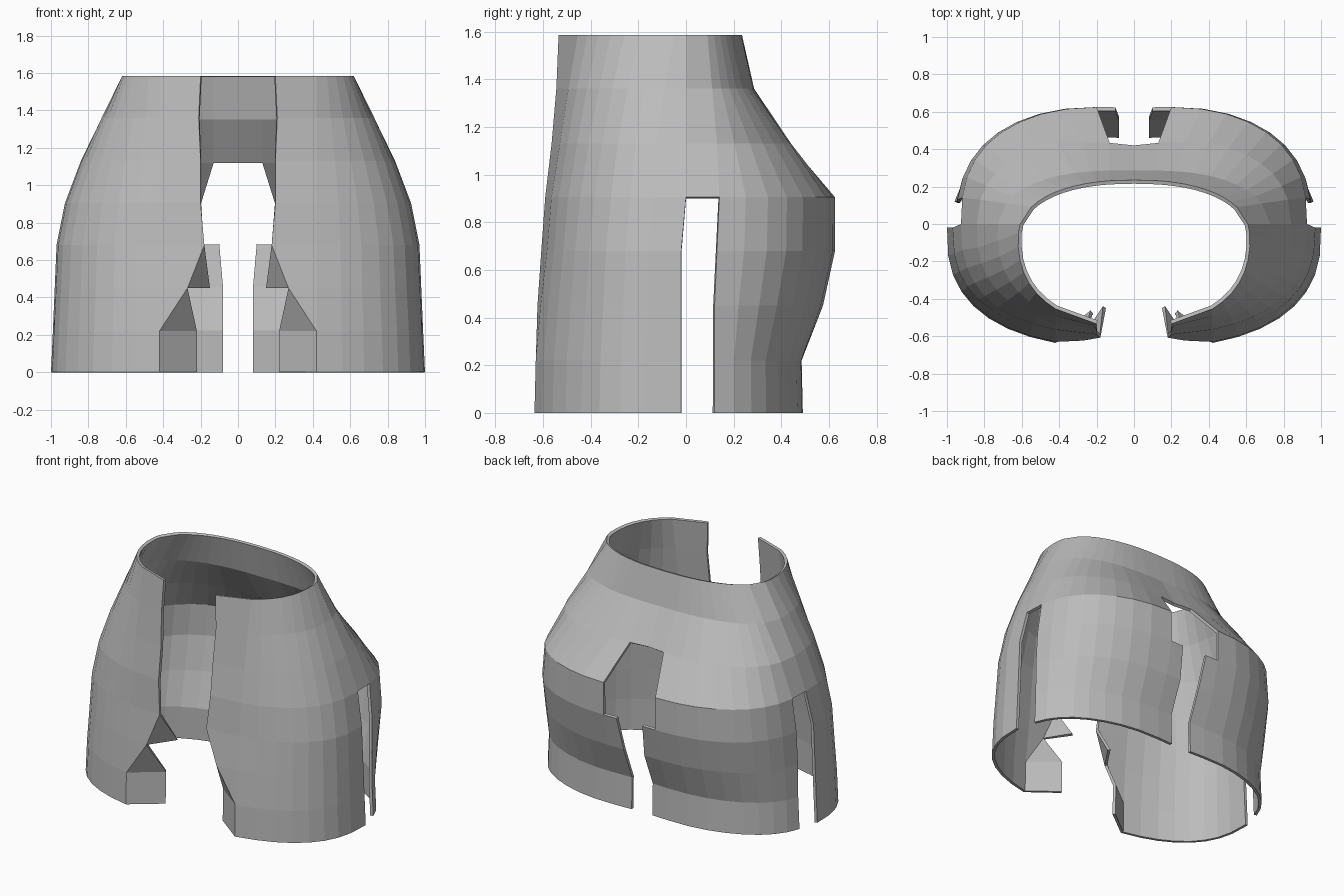
import bpy, bmesh, math

if "Cube" in bpy.data.objects:
    bpy.data.objects.remove(bpy.data.objects["Cube"])

# z, half width, centre y, front depth, back depth, front edge x, back gap x, back flap x, front dip, back dip
LEVELS = [
    (0.00, 1.00, -.05, .615, .56, .22, .20, .08, .37, .03),
    (0.22, 0.99, -.05, .61, .555, .22, .20, .08, .37, .03),
    (0.45, 0.98, -.04, .60, .63, .27, .20, .08, .02, .02),
    (0.68, 0.97, -.02, .59, .66, .18, .20, .10, .00, .02),
    (0.905, .925, .00, .595, .64, .20, .20, .15, .00, .02),
    (1.13, 0.84, -.02, .55, .49, .20, .13, .00, .00, .05),
    (1.36, 0.73, -.04, .515, .335, .21, .13, .00, .00, .01),
    (1.585, .62, -.08, .47, .315, .20, .13, .00, .00, .00),
]
SQUARENESS = [2.5, 2.5, 2.5, 2.6, 2.6, 2.5, 2.4, 2.3]
SLIT_FRONT = [-.02, -.02, -.02, -.02, 0, 0, 0, 0]
SLIT_BACK = [.12, .12, .12, .13, .14, .13, .11, .09]
NF, NB = 9, 8  # columns in front and behind the side slit


def ring(level, n, sf, sb):
    """Half outline, from the front edge round the side to the back."""
    z, a, c, bf, bb, xf, xg, xe, df, db = level

    def ang_x(x):
        return math.acos((x / a) ** (n / 2))

    def ang_y(y):
        d = y - c
        b = bb if d > 0 else bf
        return math.copysign(math.asin(min(1, abs(d) / b) ** (n / 2)), d)

    # an extra front column stands at x = 0.45, where the cloth folds inwards
    p0, pm, p1, p2, p3 = -ang_x(xf), -ang_x(.42), ang_y(sf), ang_y(sb), ang_x(xg)
    angles = [p0] + [pm + (p1 - pm) * i / (NF - 1) for i in range(NF)]
    angles += [p2 + (p3 - p2) * i / NB for i in range(NB + 1)]
    angles.append(ang_x(xe))
    pts = []
    for k, t in enumerate(angles):
        x = a * max(0, math.cos(t)) ** (2 / n)
        if k > NF and z < .9:
            x *= 1 - .02 * x  # back legs slightly narrower
        if x < 1e-4:
            x = 0
        s = abs(math.sin(t)) ** (2 / n)
        near = max(0, 1 - x / .42)
        y = c + bb * s - db * near if t > 0 else c - bf * s + df * near
        pts.append((x, y, z))
    return pts


# garment shell: right half
bm = bmesh.new()
grid = [[bm.verts.new(p) for p in ring(l, n, f, b)]
        for l, n, f, b in zip(LEVELS, SQUARENESS, SLIT_FRONT, SLIT_BACK)]
last = NF + 1 + NB
for r in range(len(grid) - 1):
    for k in range(last + 1):
        if k == NF and r < 4:
            continue  # side slit
        if k == last and r in (3, 4):
            continue  # back opening
        quad = (grid[r][k], grid[r][k + 1], grid[r + 1][k + 1], grid[r + 1][k])
        if k == 0 and r == 1:  # crease above the front fold
            bm.faces.new((quad[0], quad[1], quad[3]))
            bm.faces.new((quad[1], quad[2], quad[3]))
        else:
            bm.faces.new(quad)

# small folded corner at the front opening
tip = bm.verts.new((.15, -.45, .45))
bm.faces.new((tip, grid[2][0], grid[3][0]))

loose = [v for v in bm.verts if not v.link_faces]
bmesh.ops.delete(bm, geom=loose, context='VERTS')
mesh = bpy.data.meshes.new("garment_shell")
bm.to_mesh(mesh)
bm.free()

shell = bpy.data.objects.new("garment_shell", mesh)
bpy.context.collection.objects.link(shell)
mat = bpy.data.materials.new("plain grey cloth")
mat.diffuse_color = (0.5, 0.5, 0.5, 1)
mat.use_nodes = True
mat.node_tree.nodes["Principled BSDF"].inputs["Base Color"].default_value = mat.diffuse_color
mesh.materials.append(mat)

# left half and cloth thickness
mir = shell.modifiers.new("mirror", 'MIRROR')
mir.use_axis[0] = True
mir.use_clip = True
sol = shell.modifiers.new("thickness", 'SOLIDIFY')
sol.thickness = 0.02
sol.offset = -1
